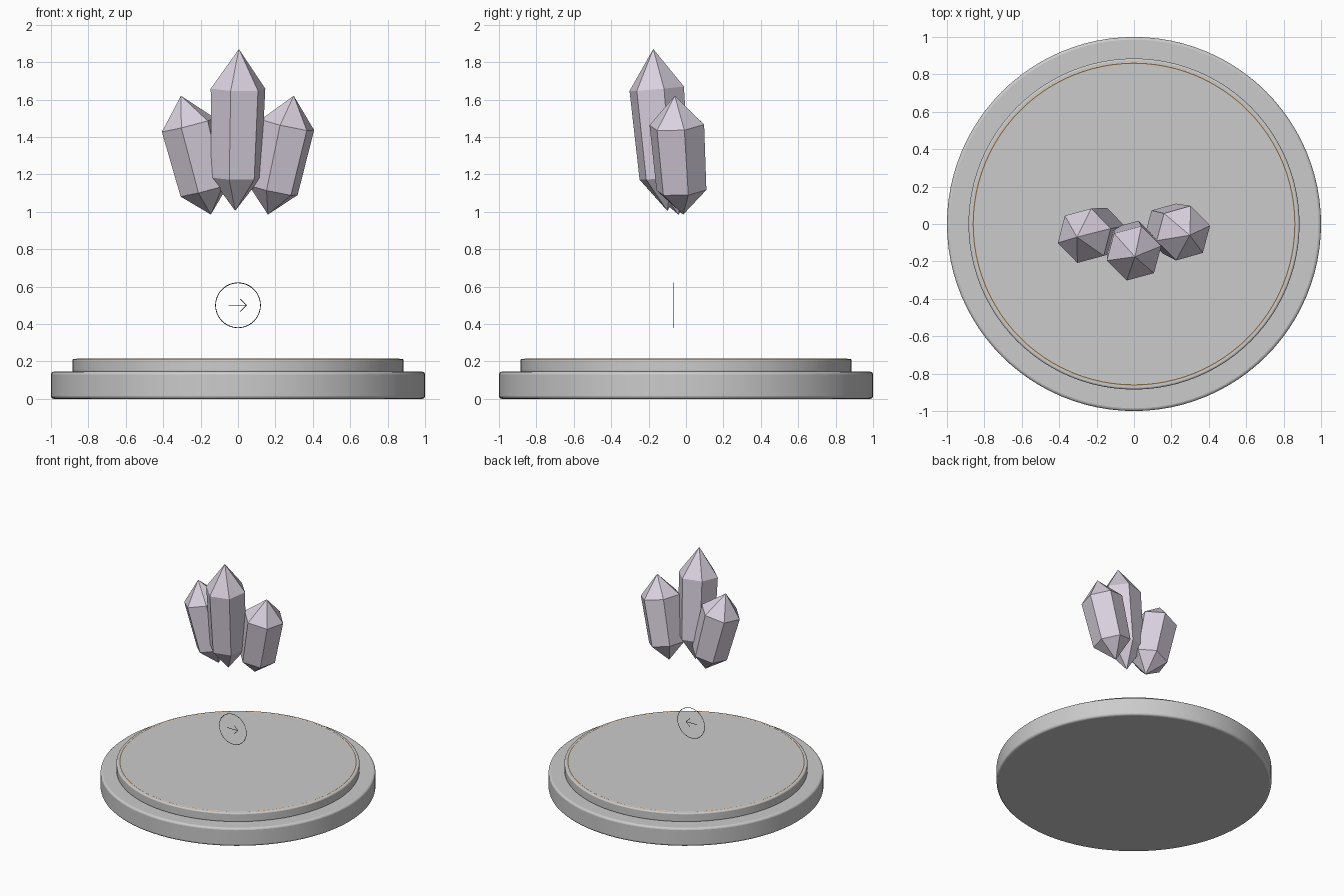
import bpy, bmesh, math
from mathutils import Vector

if "Cube" in bpy.data.objects:
    bpy.data.objects.remove(bpy.data.objects["Cube"])


def material(name, rgb):
    m = bpy.data.materials.new(name)
    m.diffuse_color = (*rgb, 1)
    m.use_nodes = True
    m.node_tree.nodes["Principled BSDF"].inputs["Base Color"].default_value = m.diffuse_color
    return m


lilac = material("lilac", (0.70, 0.64, 0.74))
tan = material("tan", (0.80, 0.52, 0.28))
black = material("black", (0.02, 0.02, 0.02))


def disc(name, radius, z0, z1, bevel):
    bpy.ops.mesh.primitive_cylinder_add(vertices=96, radius=radius, depth=z1 - z0,
                                        location=(0, 0, (z0 + z1) / 2))
    ob = bpy.context.object
    ob.name = name
    mod = ob.modifiers.new("bevel", 'BEVEL')
    mod.width, mod.segments = bevel, 3
    mod.limit_method, mod.angle_limit = 'ANGLE', math.radians(40)
    bpy.ops.object.shade_smooth_by_angle(angle=math.radians(35))
    return ob


def crystal(name, bottom, top):
    """Double-pointed hexagonal crystal between two tips."""
    bottom, top = Vector(bottom), Vector(top)
    axis = top - bottom
    rot = Vector((0, 0, 1)).rotation_difference(axis)
    bm = bmesh.new()

    def ring(t, r):
        return [bm.verts.new(bottom + axis * t + rot @ Vector(
            (r * math.cos(math.radians(15 + 60 * i)), r * math.sin(math.radians(15 + 60 * i)), 0)))
            for i in range(6)]

    low, high = ring(0.205, 0.138), ring(0.755, 0.151)
    tip0, tip1 = bm.verts.new(bottom), bm.verts.new(top)
    for i in range(6):
        j = (i + 1) % 6
        bm.faces.new((tip0, low[j], low[i]))
        bm.faces.new((low[i], low[j], high[j], high[i]))
        bm.faces.new((high[i], high[j], tip1))
    bm.normal_update()
    me = bpy.data.meshes.new(name)
    bm.to_mesh(me)
    bm.free()
    ob = bpy.data.objects.new(name, me)
    bpy.context.collection.objects.link(ob)
    me.materials.append(lilac)


def wire(name, paths):
    """Hair-thin wire through lists of (x, z) points in the plane y = -0.065."""
    cu = bpy.data.curves.new(name, 'CURVE')
    cu.dimensions = '3D'
    cu.bevel_depth, cu.bevel_resolution = 0.002, 0
    for pts, closed in paths:
        sp = cu.splines.new('POLY')
        sp.points.add(len(pts) - 1)
        for p, (x, z) in zip(sp.points, pts):
            p.co = (x, -0.065, z, 1)
        sp.use_cyclic_u = closed
    cu.materials.append(black)
    bpy.context.collection.objects.link(bpy.data.objects.new(name, cu))


# Stepped round pedestal
disc("pedestal_base", 1.0, 0, 0.145, 0.015)
disc("pedestal_top", 0.885, 0.14, 0.214, 0.01)

# Thin inlaid trim ring
bpy.ops.mesh.primitive_torus_add(major_radius=0.86, minor_radius=0.006, major_segments=96,
                                 minor_segments=8, location=(0, 0, 0.2095))
bpy.context.object.name = "trim_ring"
bpy.context.object.data.materials.append(tan)
bpy.ops.object.shade_smooth_by_angle()

# Floating crystal cluster
crystal("crystal_centre", (-0.015, -0.10, 1.005), (0.005, -0.175, 1.87))
crystal("crystal_left", (-0.145, -0.04, 0.985), (-0.305, -0.07, 1.62))
crystal("crystal_right", (0.16, -0.015, 0.985), (0.298, -0.06, 1.62))

# Floating round marker with an arrow
circle = [(0.12 * math.cos(a), 0.5 + 0.12 * math.sin(a))
          for a in (2 * math.pi * i / 48 for i in range(48))]
wire("marker_circle", [(circle, True)])
wire("marker_arrow", [([(-0.05, 0.5), (0.045, 0.5)], False),
                      ([(0.012, 0.533), (0.045, 0.5), (0.012, 0.467)], False)])
